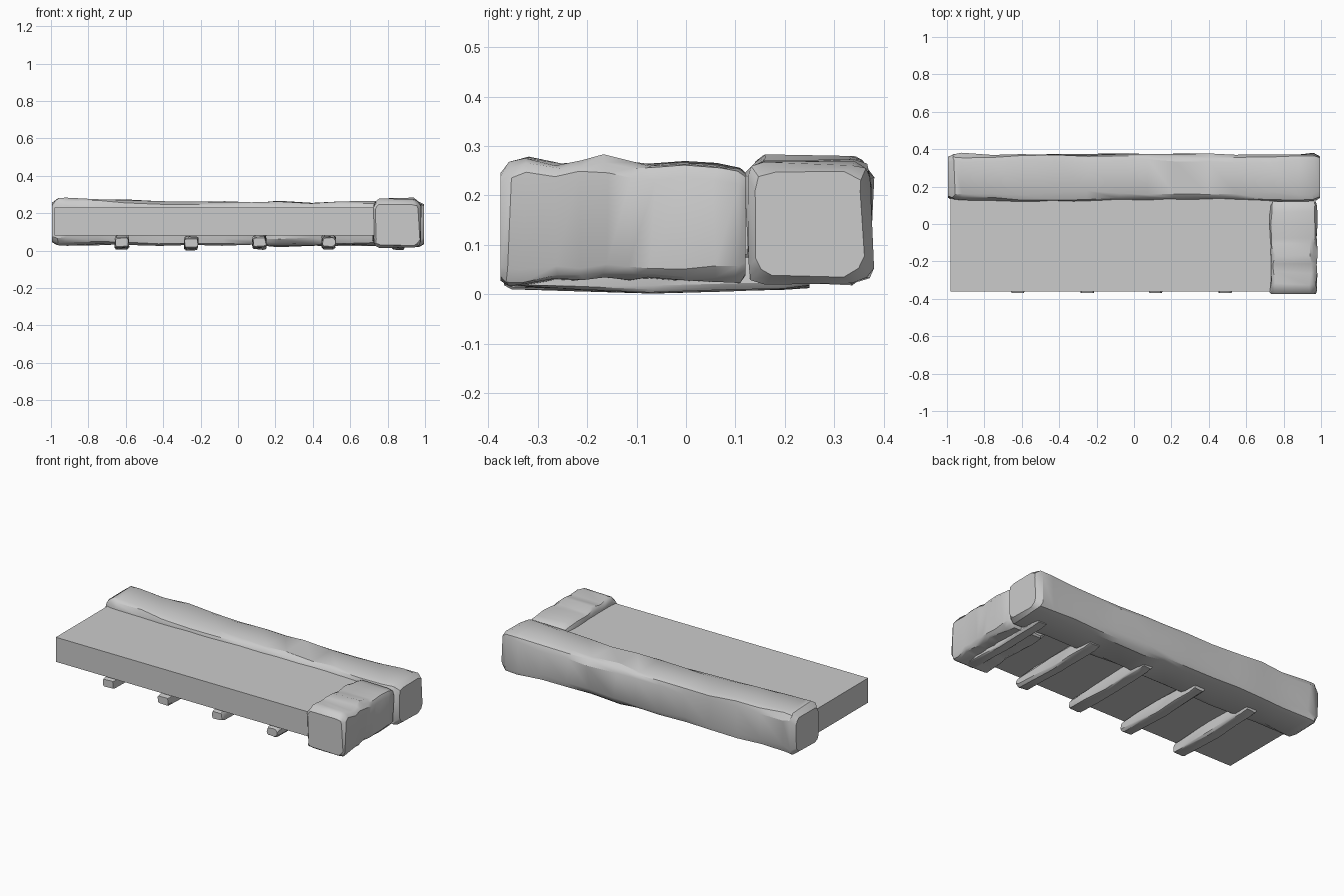
import bpy, bmesh, math, random
from mathutils import Vector

if "Cube" in bpy.data.objects:
    bpy.data.objects.remove(bpy.data.objects["Cube"])

random.seed(7)


def finish(name, bm, smooth=True):
    bmesh.ops.recalc_face_normals(bm, faces=bm.faces)
    me = bpy.data.meshes.new(name)
    bm.to_mesh(me)
    bm.free()
    ob = bpy.data.objects.new(name, me)
    bpy.context.collection.objects.link(ob)
    if smooth:
        bpy.ops.object.select_all(action='DESELECT')
        ob.select_set(True)
        bpy.context.view_layer.objects.active = ob
        bpy.ops.object.shade_smooth_by_angle(angle=math.radians(32))
    return ob


def hewn(name, axis, side0, side1, stations, chamfer, jitter, end_inset):
    """Rough-hewn timber lofted through stations of (position, bottom, top)."""
    bm = bmesh.new()
    n = 12
    phase = [random.uniform(0, 6.28) for _ in range(n)]
    rings = []
    last = len(stations) - 1
    for i, (t, z0, z1) in enumerate(stations):
        at_end = i in (0, last)
        inset = end_inset if at_end else 0
        c = chamfer * random.uniform(0.75, 1.25)
        a0, a1 = side0 + inset, side1 - inset
        b0, b1 = z0 + inset, z1 - inset
        k = 0.3 * c
        pts = [(a0, b0 + c), (a0 + k, b0 + k), (a0 + c, b0),
               (a1 - c, b0), (a1 - k, b0 + k), (a1, b0 + c),
               (a1, b1 - c), (a1 - k, b1 - k), (a1 - c, b1),
               (a0 + c, b1), (a0 + k, b1 - k), (a0, b1 - c)]
        ring = []
        for j, (a, b) in enumerate(pts):
            # slow waves plus small adze marks
            a += jitter * (0.5 * math.sin(5 * t + phase[j]) + random.uniform(-.5, .5))
            b += jitter * random.uniform(-.5, .5)
            s = t + (0 if at_end else random.uniform(-1, 1) * jitter)
            ring.append(bm.verts.new((s, a, b) if axis == 'X' else (a, s, b)))
        rings.append(ring)
    for r, q in zip(rings, rings[1:]):
        for j in range(n):
            bm.faces.new((r[j], r[(j + 1) % n], q[(j + 1) % n], q[j]))
    bm.faces.new(rings[0])
    bm.faces.new(rings[-1])
    return finish(name, bm)


# flat platform slab
bm = bmesh.new()
bmesh.ops.create_cube(bm, size=1)
for v in bm.verts:
    v.co = Vector((v.co.x * 1.78 - 0.09, v.co.y * 0.53 - 0.095, v.co.z * 0.15 + 0.155))
finish("platform_slab", bm, smooth=False)

# long timber along the back
back = [(-0.995, .03, .268), (-0.965, .028, .278), (-0.92, .03, .283), (-0.75, .032, .276),
        (-0.6, .03, .27), (-0.42, .028, .262), (-0.25, .03, .261), (-0.08, .025, .26),
        (0.08, .028, .258), (0.22, .022, .262), (0.4, .026, .256), (0.55, .028, .262),
        (0.72, .025, .264), (0.88, .022, .268), (0.965, .022, .264), (0.995, .025, .258)]
hewn("back_timber", 'X', 0.125, 0.373, back, 0.038, 0.010, 0.014)

# short timber across the right end
side = [(-0.375, .02, .258), (-0.36, .016, .268), (-0.325, .018, .277), (-0.26, .03, .263),
        (-0.21, .033, .268), (-0.165, .03, .279), (-0.11, .028, .265), (-0.07, .03, .26),
        (0.0, .028, .265), (0.06, .026, .262), (0.105, .022, .258), (0.12, .026, .252)]
hewn("side_timber", 'Y', 0.725, 0.975, side, 0.03, 0.009, 0.010)

# sleepers beneath
for i, x in enumerate((-0.62, -0.25, 0.115, 0.485, 0.855)):
    dz = -0.005 if i == 1 else 0.0
    st = [(-0.368, .02, .07), (-0.35, .016, .072), (-0.22, .012, .078), (-0.07, .006, .082),
          (0.08, .011, .08), (0.2, .013, .075), (0.25, .016, .068)]
    st = [(t, b + dz, h + dz) for t, b, h in st]
    hewn(f"sleeper_{i + 1}", 'Y', x - 0.036, x + 0.036, st, 0.011, 0.005, 0.003)
